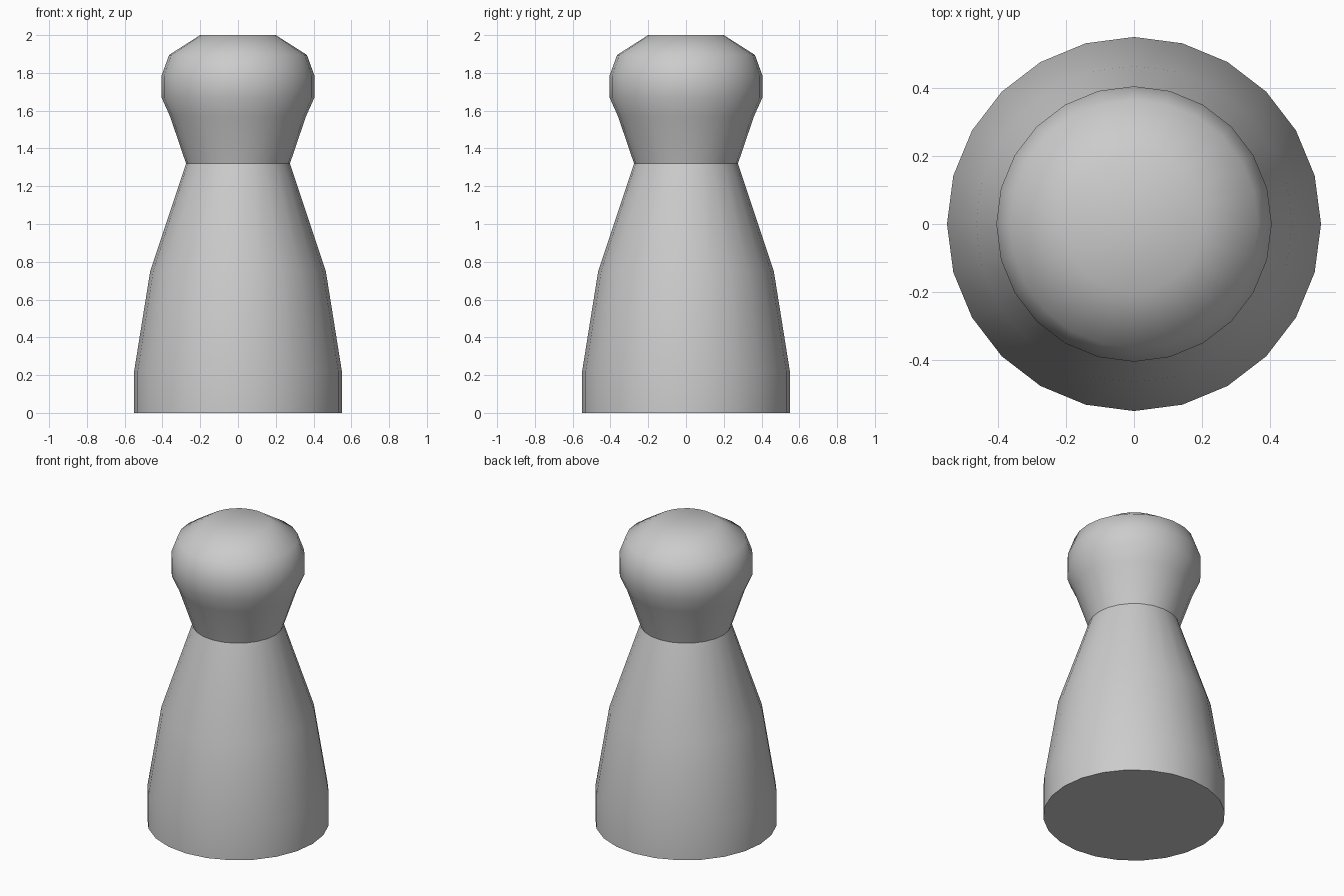
import bpy
import bmesh
from math import cos, sin, tau

if "Cube" in bpy.data.objects:
    bpy.data.objects.remove(bpy.data.objects["Cube"])

SIDES = 24
NECK = 3
# Profile from base to crown: (radius, height)
PROFILE = [(0.55, 0), (0.55, 0.22), (0.465, 0.75), (0.275, 1.32), (0.36, 1.57),
           (0.405, 1.67), (0.405, 1.785), (0.365, 1.895), (0.2, 2.0)]

bm = bmesh.new()

# Lathed rings joined by quads
rings = [[bm.verts.new((r * cos(tau * i / SIDES), r * sin(tau * i / SIDES), z))
          for i in range(SIDES)] for r, z in PROFILE]
for low, high in zip(rings, rings[1:]):
    for i in range(SIDES):
        j = (i + 1) % SIDES
        bm.faces.new((low[i], low[j], high[j], high[i]))

# Flat base and crown
bm.faces.new(rings[0][::-1])
crown = bm.verts.new((0, 0, PROFILE[-1][1]))
for i in range(SIDES):
    bm.faces.new((rings[-1][i], rings[-1][(i + 1) % SIDES], crown))

# Smooth shading with crisp creases at the base and neck
for f in bm.faces:
    f.smooth = True
for k in (0, NECK):
    for i in range(SIDES):
        bm.edges.get((rings[k][i], rings[k][(i + 1) % SIDES])).smooth = False

mesh = bpy.data.meshes.new("game_pawn")
bm.to_mesh(mesh)
bm.free()
bpy.context.collection.objects.link(bpy.data.objects.new("game_pawn", mesh))
